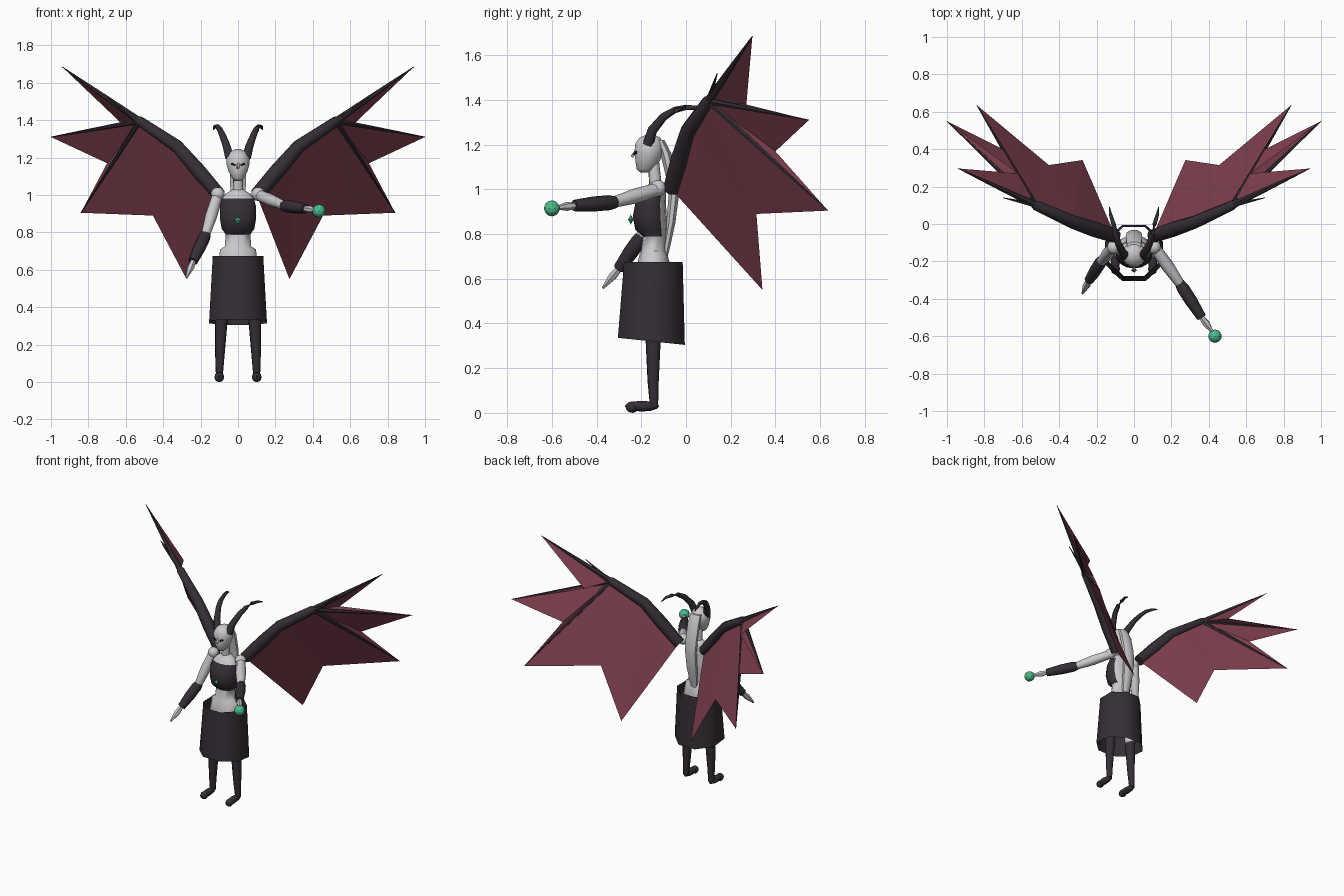
import bpy, bmesh, math
from mathutils import Vector, Matrix

cube = bpy.data.objects.get("Cube")
if cube:
    bpy.data.objects.remove(cube, do_unlink=True)


def material(name, rgb):
    m = bpy.data.materials.new(name)
    m.use_nodes = True
    m.diffuse_color = (*rgb, 1)
    m.node_tree.nodes["Principled BSDF"].inputs["Base Color"].default_value = (*rgb, 1)
    return m


PALE = material("pale grey", (0.60, 0.58, 0.60))
DARK = material("charcoal", (0.036, 0.028, 0.036))
RED = material("wine red", (0.21, 0.05, 0.075))
GREEN = material("jade green", (0.07, 0.52, 0.26))
EYE = material("eye maroon", (0.03, 0.008, 0.012))


def finish(bm, name, mats, smooth=50):
    bmesh.ops.recalc_face_normals(bm, faces=bm.faces)
    mesh = bpy.data.meshes.new(name)
    bm.to_mesh(mesh)
    bm.free()
    for m in mats if isinstance(mats, list) else [mats]:
        mesh.materials.append(m)
    obj = bpy.data.objects.new(name, mesh)
    bpy.context.collection.objects.link(obj)
    if smooth:
        bpy.ops.object.select_all(action='DESELECT')
        obj.select_set(True)
        bpy.context.view_layer.objects.active = obj
        bpy.ops.object.shade_smooth_by_angle(angle=math.radians(smooth))
    return obj


def skin(bm, rings, caps=True):
    """Join rings of points with quads."""
    loops = [[bm.verts.new(p) for p in ring] for ring in rings]
    n = len(loops[0])
    for a, b in zip(loops, loops[1:]):
        for i in range(n):
            j = (i + 1) % n
            bm.faces.new((a[i], a[j], b[j], b[i]))
    if caps:
        bm.faces.new(loops[0])
        bm.faces.new(loops[-1])


def tube(name, points, radii, mat, sides=8):
    """Tapered limb along a path."""
    pts = [Vector(p) for p in points]
    rings = []
    for i, (p, r) in enumerate(zip(pts, radii)):
        d = (pts[min(i + 1, len(pts) - 1)] - pts[max(i - 1, 0)]).normalized()
        u = d.cross(Vector((0.3, 1, 0.2))).normalized()
        v = d.cross(u)
        angles = [math.tau * k / sides for k in range(sides)]
        rings.append([p + (u * math.cos(a) + v * math.sin(a)) * r for a in angles])
    bm = bmesh.new()
    skin(bm, rings)
    return finish(bm, name, mat)


def stack(sections, sides, caps=True, tilt=0):
    """Loft of upright ellipses given as z, y, half width, half depth."""
    bm = bmesh.new()
    rings = []
    for k, (z, cy, rx, ry) in enumerate(sections):
        lean = tilt if k == 0 else 0
        angles = [math.tau * (i + 0.5) / sides for i in range(sides)]
        rings.append([(rx * math.cos(a), cy + ry * math.sin(a), z - lean * math.sin(a))
                      for a in angles])
    skin(bm, rings, caps)
    return bm


def ball(name, centre, scale, mat, u=12, v=8, smooth=50):
    bm = bmesh.new()
    m = Matrix.Translation(centre) @ Matrix.Diagonal((*scale, 1))
    bmesh.ops.create_uvsphere(bm, u_segments=u, v_segments=v, radius=1, matrix=m)
    return finish(bm, name, mat, smooth)


# Torso with a bodice around its front and sides
bm = stack([(0.50, -0.145, 0.07, 0.06), (0.62, -0.145, 0.11, 0.085), (0.71, -0.145, 0.098, 0.062),
            (0.725, -0.145, 0.072, 0.056), (0.79, -0.14, 0.068, 0.052), (0.82, -0.155, 0.09, 0.072),
            (0.88, -0.162, 0.1, 0.076), (0.94, -0.158, 0.098, 0.068), (0.98, -0.145, 0.088, 0.055),
            (1.005, -0.135, 0.07, 0.045), (1.03, -0.135, 0.03, 0.028)], 14)
bm.normal_update()
for f in bm.faces:
    c = f.calc_center_median()
    if 0.785 < c.z < 0.975 and c.y < -0.115:
        f.material_index = 1
finish(bm, "torso", [PALE, DARK])
tube("neck", [(0, -0.135, 1.0), (0, -0.145, 1.12)], [0.03, 0.026], PALE)

# Open skirt, its hem dipping at the back
skirt = stack([(0.32, -0.155, 0.167, 0.162), (0.675, -0.146, 0.146, 0.142)], 8, False, 0.017)
finish(skirt, "skirt", DARK)

# Head with narrow jaw, nose and long hair
finish(stack([(1.075, -0.185, 0.018, 0.02), (1.09, -0.182, 0.032, 0.04), (1.125, -0.172, 0.052, 0.056),
              (1.165, -0.166, 0.064, 0.066), (1.2, -0.164, 0.064, 0.067), (1.23, -0.162, 0.046, 0.05),
              (1.245, -0.16, 0.015, 0.018)], 12), "head", PALE)
tube("nose", [(0, -0.22, 1.175), (0, -0.243, 1.145)], [0.007, 0.008], PALE, 4)
hair = [(1.22, -0.115, 0.04, 0.02), (1.16, -0.09, 0.045, 0.027), (1.05, -0.065, 0.045, 0.025),
        (0.97, -0.055, 0.043, 0.025), (0.85, -0.068, 0.04, 0.022), (0.74, -0.088, 0.03, 0.018),
        (0.66, -0.1, 0.012, 0.008)]
finish(stack(hair, 8), "long_hair", PALE)

# Chest gem and held orb
ball("chest_gem", (0, -0.247, 0.865), (0.017, 0.013, 0.022), GREEN, 4, 2, 0)
bm = bmesh.new()
bmesh.ops.create_icosphere(bm, subdivisions=2, radius=0.036,
                           matrix=Matrix.Translation((0.433, -0.6, 0.915)))
finish(bm, "held_orb", GREEN, 0)


def wing(side, s):
    def at(x, y, z):
        return Vector((s * x, y, z))

    root, elbow, wrist = at(0.1, -0.065, 1.0), at(0.325, 0.01, 1.26), at(0.525, 0.1, 1.395)
    top, mid, low = at(0.94, 0.297, 1.685), at(1.0, 0.55, 1.31), at(0.84, 0.635, 0.905)
    notches = at(0.62, 0.27, 1.38), at(0.70, 0.40, 1.17), at(0.455, 0.315, 0.89)
    inner = at(0.275, 0.342, 0.55)
    # Scalloped membrane
    bm = bmesh.new()
    outline = [root, elbow, wrist, top, notches[0], mid, notches[1], low, notches[2], inner]
    v = [bm.verts.new(p) for p in outline]
    for i in range(3, 8):
        bm.faces.new((v[2], v[i], v[i + 1]))
    for tri in ((2, 8, 1), (1, 8, 9), (1, 9, 0)):
        bm.faces.new([v[i] for i in tri])
    finish(bm, side + "_wing_membrane", RED, 0)
    # Arm bone, finger bones and thumb spike
    tube(side + "_wing_arm", [root, root.lerp(elbow, 0.5), elbow, wrist, wrist.lerp(top, 0.06)],
         [0.038, 0.042, 0.036, 0.027, 0.012], DARK)
    for label, tip, r in (("upper", top, 0.02), ("middle", mid, 0.015), ("lower", low, 0.015)):
        tube(side + "_wing_" + label + "_finger", [wrist, wrist.lerp(tip, 0.5), tip],
             [r, r * 0.6, 0.002], DARK, 6)
    tube(side + "_wing_spike", [wrist, at(0.70, 0.14, 1.52)], [0.014, 0.002], DARK, 5)


for side, s in (("left", 1), ("right", -1)):
    wing(side, s)
    # Curved horn
    tube(side + "_horn", [(s * 0.045, -0.17, 1.2), (s * 0.062, -0.15, 1.265), (s * 0.085, -0.1, 1.325),
                          (s * 0.1, -0.05, 1.355), (s * 0.11, 0.0, 1.367), (s * 0.125, 0.05, 1.365),
                          (s * 0.132, 0.09, 1.35)],
         [0.025, 0.022, 0.018, 0.015, 0.012, 0.009, 0.003], DARK)
    # Slanted eye plate
    bm = bmesh.new()
    m = (Matrix.Translation((s * 0.025, -0.226, 1.163)) @ Matrix.Rotation(s * 0.4, 4, 'Z')
         @ Matrix.Rotation(-s * 0.35, 4, 'Y') @ Matrix.Diagonal((0.024, 0.009, 0.01, 1)))
    bmesh.ops.create_cube(bm, size=1, matrix=m)
    finish(bm, side + "_eye", EYE, 0)
    # Thigh, boot and foot
    tube(side + "_thigh", [(s * 0.06, -0.145, 0.62), (s * 0.09, -0.147, 0.36)], [0.052, 0.036], PALE)
    tube(side + "_boot", [(s * 0.089, -0.147, 0.38), (s * 0.09, -0.147, 0.32), (s * 0.097, -0.147, 0.14),
                          (s * 0.1, -0.143, 0.03)], [0.038, 0.035, 0.026, 0.019], DARK)
    ball(side + "_foot", (s * 0.1, -0.197, 0.03), (0.025, 0.077, 0.024), DARK, 8, 6)
    ball(side + "_toe", (s * 0.1, -0.24, 0.026), (0.026, 0.03, 0.026), DARK, 8, 6)
    ball(side + "_shoulder", (s * 0.108, -0.125, 1.005), (0.037, 0.037, 0.037), PALE)


def arm(side, shoulder, elbow, cuff, fingertip):
    shoulder, elbow, cuff, fingertip = map(Vector, (shoulder, elbow, cuff, fingertip))
    tube(side + "_upper_arm", [shoulder, shoulder.lerp(elbow, 0.5), elbow], [0.03, 0.034, 0.025], PALE)
    tube(side + "_bracer", [elbow.lerp(cuff, -0.06), elbow.lerp(cuff, 0.1), elbow.lerp(cuff, 0.5), cuff],
         [0.027, 0.034, 0.034, 0.026], DARK)
    tube(side + "_hand", [cuff.lerp(fingertip, -0.1), cuff.lerp(fingertip, 0.4), fingertip],
         [0.014, 0.02, 0.006], PALE, 6)


# The left arm reaches out with the orb, the right arm hangs
arm("left", (0.11, -0.125, 1.0), (0.25, -0.325, 0.942), (0.362, -0.5, 0.927), (0.425, -0.585, 0.917))
arm("right", (-0.11, -0.125, 1.0), (-0.175, -0.2, 0.785), (-0.24, -0.3, 0.645), (-0.275, -0.372, 0.558))
